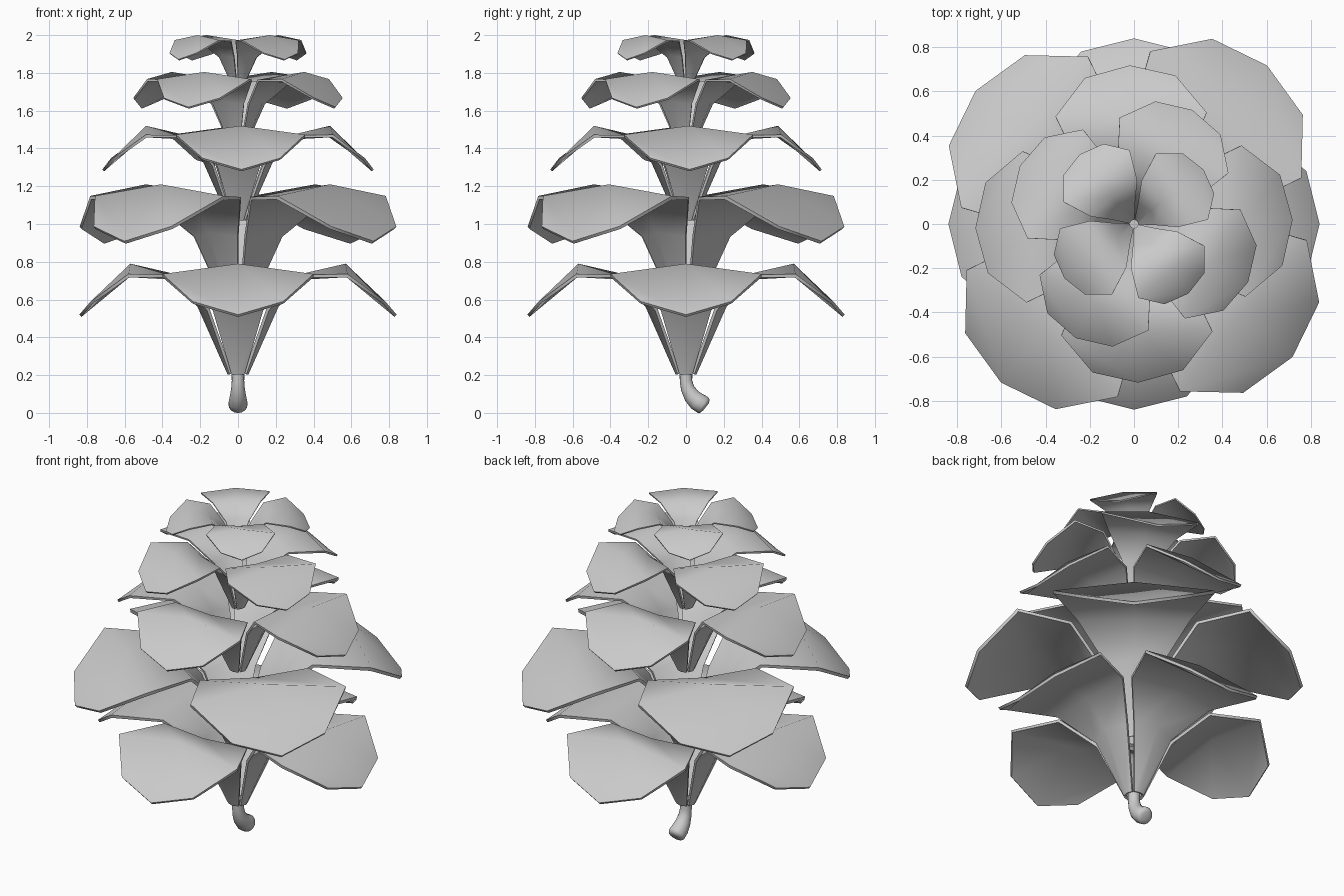
import bpy, bmesh
from math import radians
from mathutils import Matrix, Vector

cube = bpy.data.objects.get("Cube")
if cube:
    bpy.data.objects.remove(cube, do_unlink=True)

grey = bpy.data.materials.new("plain_grey")
grey.use_nodes = True
colour = (0.6, 0.6, 0.6, 1)
grey.diffuse_color = colour
grey.node_tree.nodes["Principled BSDF"].inputs["Base Color"].default_value = colour


def finish(name, bm, angle):
    bmesh.ops.recalc_face_normals(bm, faces=bm.faces)
    mesh = bpy.data.meshes.new(name)
    bm.to_mesh(mesh)
    bm.free()
    mesh.materials.append(grey)
    ob = bpy.data.objects.new(name, mesh)
    bpy.context.collection.objects.link(ob)
    bpy.ops.object.select_all(action='DESELECT')
    ob.select_set(True)
    bpy.context.view_layer.objects.active = ob
    bpy.ops.object.shade_smooth_by_angle(angle=radians(angle))
    return ob


# Petal rows from base to tip: centre reach, centre height, edge reach, edge half width, edge height
ROWS = [
    (0.04, 0.00, 0.03, 0.03, 0.00),
    (0.20, 0.36, 0.15, 0.13, 0.34),
    (0.33, 0.51, 0.31, 0.28, 0.52),
    (0.57, 0.58, 0.58, 0.40, 0.525),
    (0.84, 0.31, 0.78, 0.24, 0.38),
]


def petal(name, scale, top, turn):
    bm = bmesh.new()
    grid = []
    for reach, height, edge, half, rim in ROWS:
        points = [(edge, -half, rim), (reach, 0, height), (edge, half, rim)]
        grid.append([bm.verts.new(p) for p in points])
    for a, b in zip(grid, grid[1:]):
        for i in range(2):
            bm.faces.new((a[i], b[i], b[i + 1], a[i + 1]))
    # thin shell hanging below the upper surface
    bmesh.ops.recalc_face_normals(bm, faces=bm.faces)
    if sum(f.normal.z for f in bm.faces) < 0:
        bmesh.ops.reverse_faces(bm, faces=bm.faces)
    bmesh.ops.solidify(bm, geom=bm.faces[:], thickness=0.016)
    place = (Matrix.Translation((0, 0, top - 0.58 * scale))
             @ Matrix.Rotation(radians(turn), 4, 'Z') @ Matrix.Scale(scale, 4))
    bm.transform(place)
    finish(name, bm, 60)


# Five tiers of four petals: scale, top height, turn
TIERS = [(1.0, 0.79, 0), (1.115, 1.21, 50), (0.855, 1.52, 1.5),
         (0.69, 1.805, 63), (0.476, 2.0, 38)]
for t, (scale, top, turn) in enumerate(TIERS, 1):
    for k in range(4):
        petal(f"tier_{t}_petal_{k + 1}", scale, top, turn + 90 * k)

# Bent stem: rings along a path in the y-z plane (y, z, radius)
PATH = [(0, 0.23, 0.034), (0, 0.17, 0.033), (0.008, 0.13, 0.036), (0.03, 0.09, 0.043),
        (0.06, 0.06, 0.049), (0.09, 0.042, 0.05), (0.1, 0.035, 0.043), (0.105, 0.031, 0.025)]
SIDES = 16
bm = bmesh.new()
rings = []
for i, (y, z, r) in enumerate(PATH):
    before, after = PATH[max(i - 1, 0)], PATH[min(i + 1, len(PATH) - 1)]
    along = Vector((0, after[0] - before[0], after[1] - before[1]))
    spin = Vector((0, 0, -1)).rotation_difference(along).to_matrix().to_4x4()
    ring = bmesh.ops.create_circle(bm, segments=SIDES, radius=r,
                                   matrix=Matrix.Translation((0, y, z)) @ spin)
    rings.append(ring["verts"])
for a, b in zip(rings, rings[1:]):
    for j in range(SIDES):
        n = (j + 1) % SIDES
        bm.faces.new((a[j], a[n], b[n], b[j]))
bm.faces.new(rings[0])
bm.faces.new(rings[-1])
finish("stem", bm, 60)
